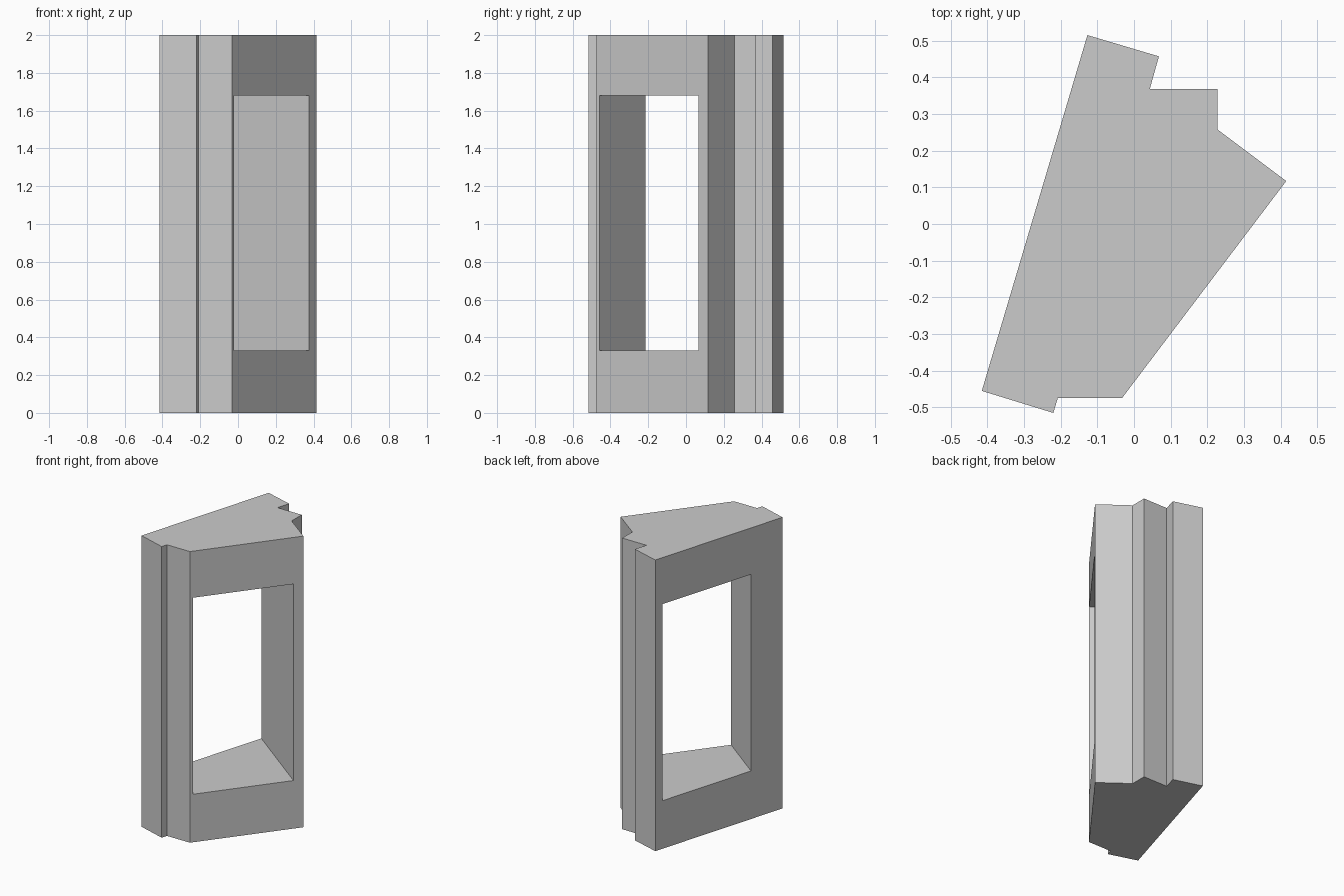
import bpy
import bmesh
from mathutils import Vector

cube = bpy.data.objects.get("Cube")
if cube:
    bpy.data.objects.remove(cube, do_unlink=True)

# Single flat grey
grey = bpy.data.materials.new("plain_grey")
grey.use_nodes = True
color = (0.6, 0.6, 0.6, 1.0)
grey.diffuse_color = color
grey.node_tree.nodes["Principled BSDF"].inputs["Base Color"].default_value = color


def prism(name, outline, bottom, top):
    """Extrude a counter-clockwise ground outline between two heights."""
    bm = bmesh.new()
    base = bm.faces.new([bm.verts.new((p[0], p[1], bottom)) for p in outline])
    result = bmesh.ops.extrude_face_region(bm, geom=[base], use_keep_orig=True)
    raised = [g for g in result["geom"] if isinstance(g, bmesh.types.BMVert)]
    bmesh.ops.translate(bm, verts=raised, vec=(0, 0, top - bottom))
    bmesh.ops.recalc_face_normals(bm, faces=bm.faces)
    mesh = bpy.data.meshes.new(name)
    bm.to_mesh(mesh)
    bm.free()
    mesh.materials.append(grey)
    obj = bpy.data.objects.new(name, mesh)
    bpy.context.collection.objects.link(obj)
    return obj


# Tapered frame with rebated edges
frame = prism("window_frame", [
    (-0.415, -0.455), (-0.22, -0.515), (-0.208, -0.475), (-0.033, -0.475),
    (0.415, 0.117), (0.227, 0.258), (0.227, 0.368), (0.043, 0.368),
    (0.068, 0.457), (-0.127, 0.515)], 0, 2)

# Rectangular opening, cut square to the slanted face
near, far = Vector((-0.021, -0.459)), Vector((0.376, 0.065))
along = (far - near).normalized()
outward = Vector((along.y, -along.x))
cutter = prism("opening_cutter", [
    near + outward * 0.2, far + outward * 0.2,
    far - outward, near - outward], 0.33, 1.68)
cutter.hide_render = True

cut = frame.modifiers.new("opening", "BOOLEAN")
cut.operation = "DIFFERENCE"
cut.solver = "EXACT"
cut.object = cutter
bpy.context.view_layer.objects.active = frame
frame.select_set(True)
bpy.ops.object.modifier_apply(modifier=cut.name)
bpy.data.objects.remove(cutter, do_unlink=True)
